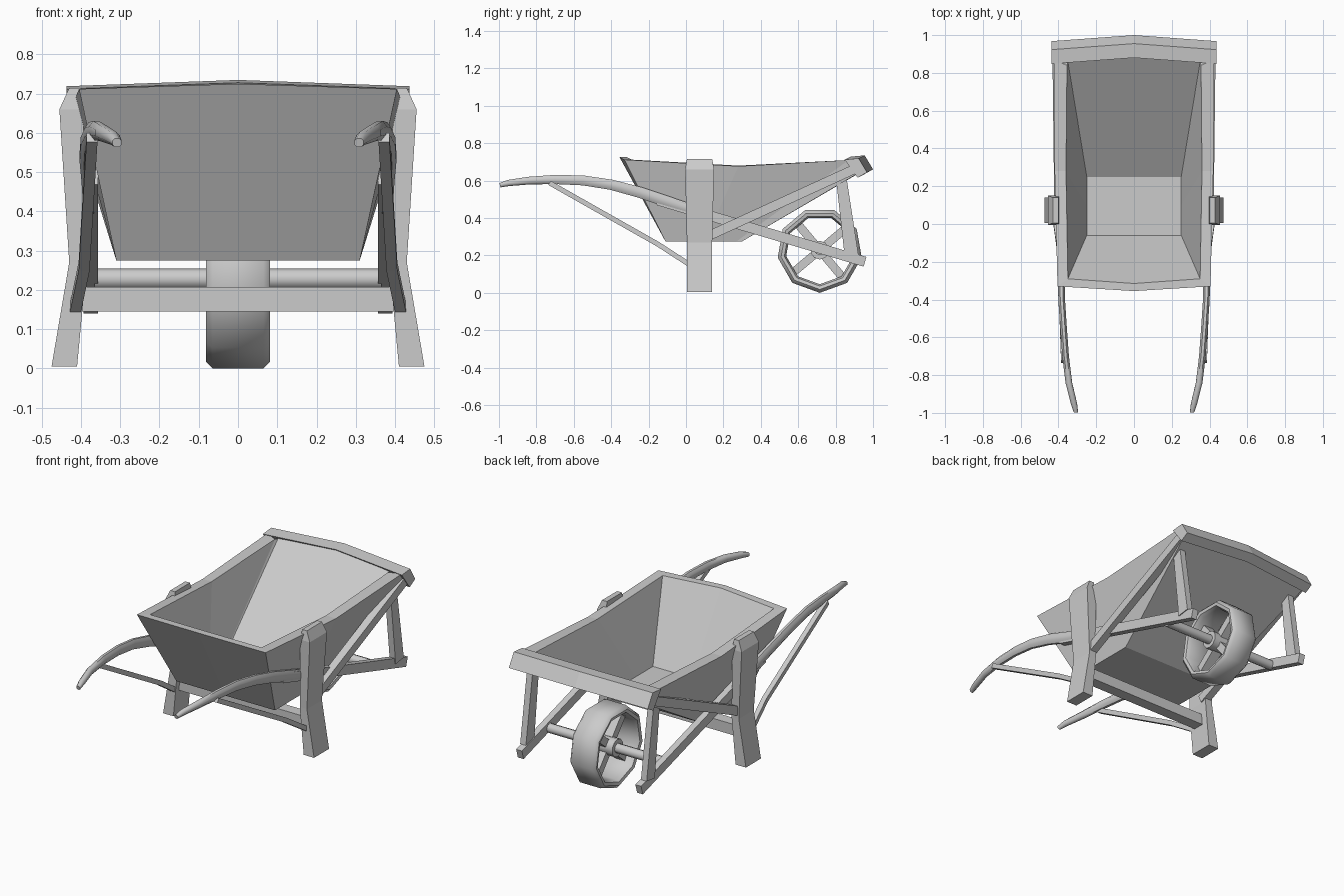
import bpy, bmesh, math
from mathutils import Vector

if "Cube" in bpy.data.objects:
    bpy.data.objects.remove(bpy.data.objects["Cube"])


def make(name, rings, closed=False, mirror=False, smooth=None):
    """Skin a list of equal-length point rings; cap the ends unless closed."""
    bm = bmesh.new()
    vs = [[bm.verts.new(p) for p in r] for r in rings]
    n, m = len(vs[0]), len(vs)
    for i in range(m if closed else m - 1):
        a, b = vs[i], vs[(i + 1) % m]
        for j in range(n):
            k = (j + 1) % n
            bm.faces.new((a[j], a[k], b[k], b[j]))
    if not closed:
        bm.faces.new(vs[0])
        bm.faces.new(vs[-1])
    bmesh.ops.recalc_face_normals(bm, faces=bm.faces)
    me = bpy.data.meshes.new(name)
    bm.to_mesh(me)
    bm.free()
    ob = bpy.data.objects.new(name, me)
    bpy.context.collection.objects.link(ob)
    if mirror:
        ob.modifiers.new("mirror", 'MIRROR')
    if smooth:
        bpy.ops.object.select_all(action='DESELECT')
        ob.select_set(True)
        bpy.context.view_layer.objects.active = ob
        bpy.ops.object.shade_smooth_by_angle(angle=math.radians(smooth))
    return ob


def bar(name, pts, sizes, sides=4, smooth=None, mirror=True):
    """Sweep a rectangle or ellipse along a path; sizes are half (width, height)."""
    pts = [Vector(p) for p in pts]
    if isinstance(sizes, tuple):
        sizes = [sizes] * len(pts)
    rings = []
    for i, p in enumerate(pts):
        t = pts[min(i + 1, len(pts) - 1)] - pts[max(i - 1, 0)]
        t.x = 0
        up = Vector((1, 0, 0)).cross(t.normalized())
        w, h = sizes[i]
        ring = []
        for j in range(sides):
            a = 2 * math.pi * (j + .5) / sides
            s = math.sqrt(2) if sides == 4 else 1.06
            ring.append(p + Vector((w * s * math.cos(a), 0, 0)) + up * (h * s * math.sin(a)))
        rings.append(ring)
    return make(name, rings, mirror=mirror, smooth=smooth)


def box(name, lo, hi):
    return make(name, [[(x, lo[1], lo[2]), (x, hi[1], lo[2]), (x, hi[1], hi[2]), (x, lo[1], hi[2])]
                       for x in (lo[0], hi[0])])


def both(half):
    """Complete a half ring (front centre .. back centre) across x."""
    return half + [(-x, y, z) for x, y, z in half[-2:0:-1]]


# tub: outer floor, outer rim, inner rim, inner floor
make("tub", [
    both([(0, -.11, .275), (.31, -.11, .275), (.31, .1, .275), (.31, .27, .275), (.31, .3, .275), (0, .3, .275)]),
    both([(0, -.355, .725), (.405, -.33, .712), (.42, .28, .677), (.425, .87, .71), (.425, .93, .645), (0, .96, .66)]),
    both([(0, -.315, .725), (.35, -.29, .712), (.36, .28, .68), (.355, .84, .708), (.35, .86, .705), (0, .89, .725)]),
    both([(0, -.06, .31), (.25, -.06, .31), (.25, .1, .31), (.25, .24, .31), (.25, .25, .31), (0, .25, .31)]),
])

# peaked board capping the back rim
cap = [(.955, .735), (1.0, .66), (.95, .632), (.88, .728)]
make("back_cap", [[(x, y - d, z - .5 * d) for y, z in cap] for x, d in ((-.437, .032), (0, 0), (.437, .032))])

# sloping rail along each side of the tub
bar("side_rail", [(.4, .1, .295), (.41, .93, .675)], (.022, .025))

# legs, splayed at the foot with a chamfered head
make("leg", [[(a, y0, z), (b, y0, z), (b, y1, z), (a, y1, z)] for a, b, y0, y1, z in (
    (.41, .475, .005, .14, .005), (.385, .43, .005, .14, .27),
    (.395, .455, -.005, .15, .66), (.4, .43, .005, .14, .715))], mirror=True)
box("leg_crossbar", (-.4, .035, .145), (.4, .1, .207))

# handles and the straight beams that carry the wheel
bar("handle",
    [(.308, -.995, .575), (.318, -.95, .587), (.345, -.84, .6), (.362, -.7, .606), (.373, -.55, .601),
     (.383, -.4, .578), (.385, -.25, .538), (.38, -.1, .487), (.376, .1, .421)],
    [(.012, .012), (.017, .017), (.018, .021), (.018, .025), (.018, .027),
     (.018, .028), (.019, .03), (.019, .031), (.019, .03)], sides=8, smooth=50)
bar("beam", [(.375, -.15, .495), (.375, .957, .166)], (.018, .027))

# thin brace from handle to leg
bar("handle_brace", [(.372, -.73, .588), (.392, -.15, .26), (.415, .02, .15)], (.014, .013))

# uprights between beam and back cap
bar("back_strut", [(.38, .885, .2), (.38, .83, .615)], [(.018, .037), (.018, .028)])

# wheel: rounded rim, spokes, hub and axle
cy, cz, seg = .715, .228, 9


def lathe(name, profile, n, closed, smooth):
    rings = [[(x, cy + r * math.sin(2 * math.pi * j / n), cz - r * math.cos(2 * math.pi * j / n))
              for j in range(n)] for x, r in profile]
    return make(name, rings, closed=closed, smooth=smooth)


lathe("wheel_rim", [(-.065, .228), (.065, .228), (.082, .21), (.078, .192),
                    (.055, .182), (-.055, .182), (-.078, .192), (-.082, .21)], seg, True, 50)
lathe("wheel_hub", [(-.07, .05), (.07, .05)], 10, False, 40)
lathe("axle", [(-.365, .027), (.365, .027)], 8, False, 50)
for i in range(4):
    a = math.radians(40 + 90 * i)
    d = Vector((0, math.cos(a), math.sin(a)))
    c = Vector((0, cy, cz))
    bar("spoke", [c + d * .03, c + d * .195], (.03, .022), mirror=False)
